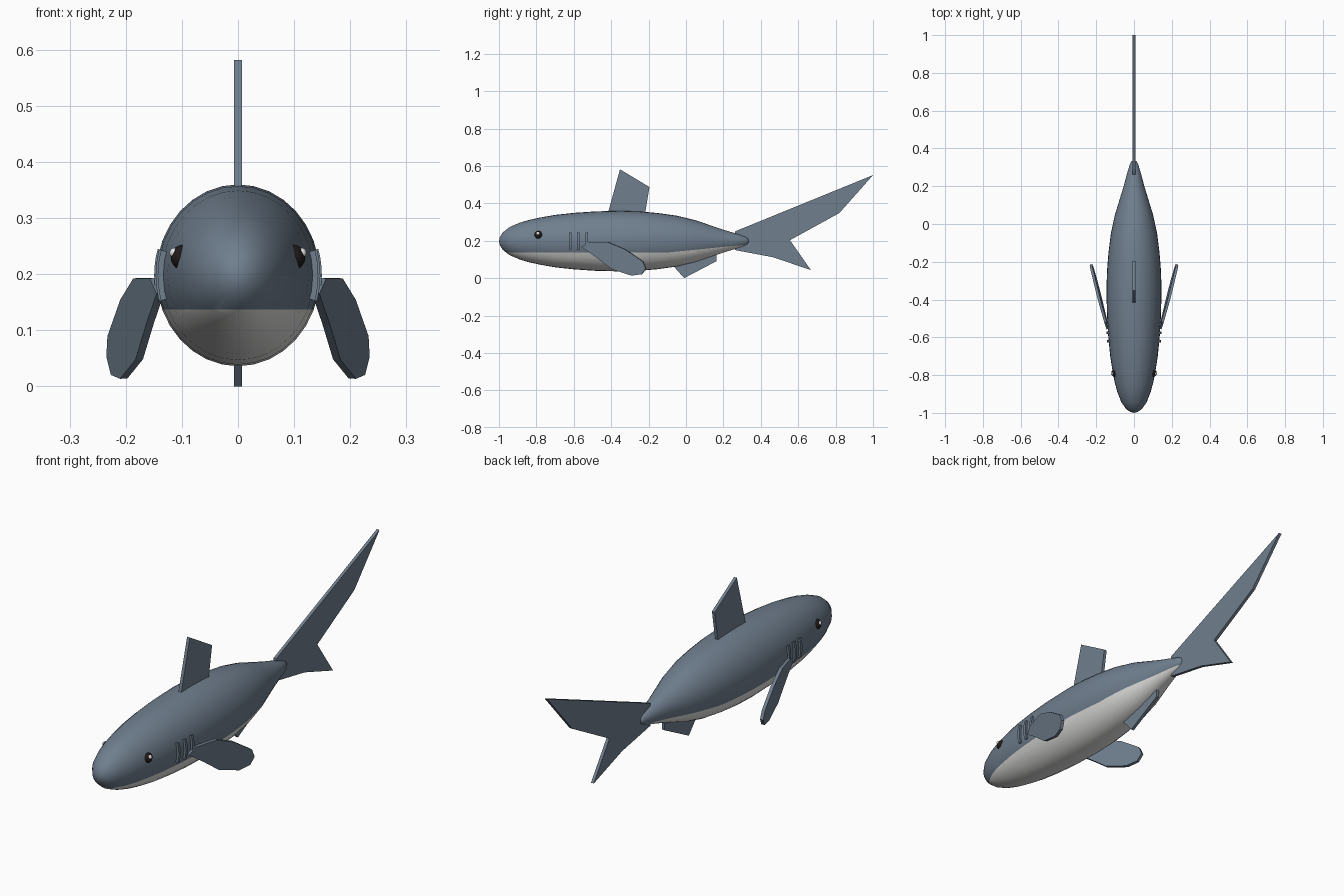
import bpy, bmesh, math
from mathutils import Vector

if "Cube" in bpy.data.objects:
    bpy.data.objects.remove(bpy.data.objects["Cube"])


def material(name, rgb):
    m = bpy.data.materials.new(name)
    m.diffuse_color = (*rgb, 1)
    m.use_nodes = True
    m.node_tree.nodes["Principled BSDF"].inputs["Base Color"].default_value = m.diffuse_color
    return m


BLUE = material("slate_blue", (0.16, 0.21, 0.27))
BELLY = material("belly_white", (0.75, 0.75, 0.74))
DARK = material("eye_dark", (0.015, 0.01, 0.01))
WHITE = material("eye_glint", (0.9, 0.9, 0.9))


def finish(name, bm, mats, smooth=False):
    bmesh.ops.recalc_face_normals(bm, faces=bm.faces)
    me = bpy.data.meshes.new(name)
    bm.to_mesh(me)
    bm.free()
    for m in mats:
        me.materials.append(m)
    me.polygons.foreach_set("use_smooth", [smooth] * len(me.polygons))
    ob = bpy.data.objects.new(name, me)
    bpy.context.collection.objects.link(ob)
    return ob


def plate(name, pts, vec):
    """Flat outline thickened along vec, centred on the outline."""
    bm = bmesh.new()
    vec = Vector(vec)
    f = bm.faces.new([bm.verts.new(Vector(p) - vec / 2) for p in pts])
    r = bmesh.ops.extrude_face_region(bm, geom=[f], use_keep_orig=True)
    bmesh.ops.translate(bm, vec=vec,
                        verts=[v for v in r["geom"] if isinstance(v, bmesh.types.BMVert)])
    return finish(name, bm, [BLUE])


# body: lofted ellipses along y (position, half height)
ZC, RATIO, N = 0.198, 0.9, 32
PROFILE = [(-0.995, 0.022), (-0.98, 0.046), (-0.945, 0.074), (-0.89, 0.098),
           (-0.84, 0.113), (-0.78, 0.126), (-0.7, 0.14), (-0.6, 0.151),
           (-0.48, 0.159), (-0.35, 0.162), (-0.25, 0.159), (-0.15, 0.150),
           (-0.05, 0.136), (0.05, 0.112), (0.12, 0.088), (0.2, 0.061),
           (0.27, 0.040), (0.315, 0.025), (0.332, 0.015)]
bm = bmesh.new()
rings = []
for y, h in PROFILE:
    rings.append([bm.verts.new((RATIO * h * math.cos(a), y, ZC + h * math.sin(a)))
                  for a in (2 * math.pi * i / N for i in range(N))])
for a, b in zip(rings, rings[1:]):
    for i in range(N):
        j = (i + 1) % N
        bm.faces.new((a[i], a[j], b[j], b[i]))
for ring, y in ((rings[0], -1.0), (rings[-1], 0.34)):
    tip = bm.verts.new((0, y, ZC))
    for i in range(N):
        bm.faces.new((ring[i], ring[(i + 1) % N], tip))

# pale belly below a waterline that rises towards the tail
Z0, Y0, SLOPE = 0.137, -0.1, 0.1
for normal in ((0, 0, 1), (0, -SLOPE, 1)):
    bmesh.ops.bisect_plane(bm, geom=bm.verts[:] + bm.edges[:] + bm.faces[:],
                           plane_co=(0, Y0, Z0), plane_no=normal, dist=1e-5)
for f in bm.faces:
    c = f.calc_center_median()
    f.material_index = int(c.z < Z0 + max(0, SLOPE * (c.y - Y0)))
finish("body", bm, [BLUE, BELLY], smooth=True)

# centre fins, outlines in y, z
FINS = {
    "dorsal_fin": [(-0.425, 0.32), (-0.353, 0.582), (-0.195, 0.487), (-0.225, 0.31)],
    "tail_fin": [(0.262, 0.25), (1.0, 0.551), (0.82, 0.348), (0.556, 0.203),
                 (0.668, 0.043), (0.465, 0.112), (0.262, 0.15)],
    "lower_fin": [(-0.09, 0.09), (-0.01, 0.0), (0.162, 0.09), (0.162, 0.15), (0.0, 0.15)],
}
for name, outline in FINS.items():
    plate(name, [(0, y, z) for y, z in outline], (0.014, 0, 0))

# side parts, mirrored
PECTORAL = [(-0.52, 0.193), (-0.417, 0.193), (-0.326, 0.155), (-0.23, 0.09),
            (-0.214, 0.053), (-0.235, 0.021), (-0.29, 0.014), (-0.395, 0.048),
            (-0.476, 0.11), (-0.556, 0.166)]
for s, side in ((-1, "left"), (1, "right")):
    # pectoral fin: splayed outwards towards the rear
    plate("pectoral_fin_" + side,
          [(s * (0.228 + 0.285 * (y + 0.214) + 0.07 * (z - 0.053)), y, z) for y, z in PECTORAL],
          Vector((s, -0.285, -0.07)).normalized() * 0.014)

    # gills: curved ridges hugging the body
    for k, (y, h) in enumerate(((-0.62, 0.149), (-0.575, 0.153), (-0.53, 0.156))):
        ts = [-0.29 + 0.58 * i / 6 for i in range(7)]
        arc = [(t, 0.009) for t in ts] + [(t, -0.008) for t in reversed(ts)]
        plate(f"gill_{side}_{k + 1}",
              [(s * (RATIO * h + d) * math.cos(t), y, ZC + (h + d) * math.sin(t))
               for t, d in arc], (0, 0.013, 0))

    # eye and its glint
    for name, pos, r, mat in (("eye_", (0.097, -0.788, 0.23), 0.023, DARK),
                              ("eye_glint_", (0.113, -0.791, 0.238), 0.009, WHITE)):
        bm = bmesh.new()
        bmesh.ops.create_uvsphere(bm, u_segments=16, v_segments=10, radius=r)
        bmesh.ops.translate(bm, verts=bm.verts, vec=(s * pos[0], pos[1], pos[2]))
        finish(name + side, bm, [mat], smooth=True)
